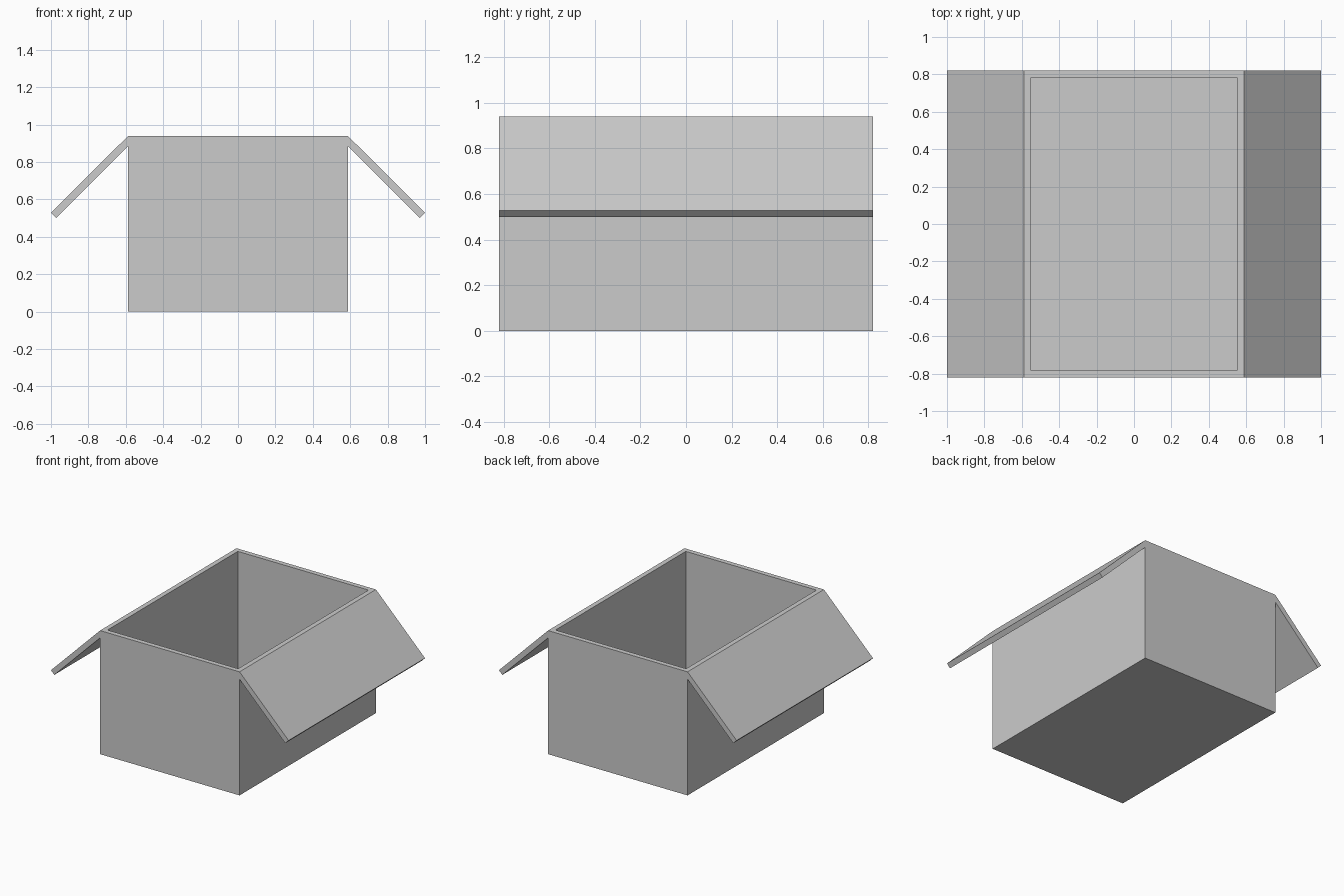
import bpy, bmesh

if "Cube" in bpy.data.objects:
    bpy.data.objects.remove(bpy.data.objects["Cube"])

W, D, H = 0.587, 0.82, 0.94      # outer half width, half depth, height
RIM = 0.037                      # wall thickness


def make_object(name, bm):
    bmesh.ops.recalc_face_normals(bm, faces=bm.faces)
    mesh = bpy.data.meshes.new(name)
    bm.to_mesh(mesh)
    bm.free()
    obj = bpy.data.objects.new(name, mesh)
    bpy.context.collection.objects.link(obj)
    return obj


# Open box: inset the top face, then push it down to the floor
bm = bmesh.new()
bmesh.ops.create_cube(bm, size=1)
for v in bm.verts:
    v.co = (v.co.x * 2 * W, v.co.y * 2 * D, (v.co.z + 0.5) * H)
top = max(bm.faces, key=lambda f: f.calc_center_median().z)
bmesh.ops.inset_region(bm, faces=[top], thickness=RIM, use_even_offset=True)
for v in top.verts:
    v.co.z = H
walls = bmesh.ops.extrude_discrete_faces(bm, faces=[top])
for v in walls["faces"][0].verts:
    v.co.z = RIM
make_object("box_body", bm)


# Folded-out side flaps: a slanted profile extruded along the depth
def flap(name, side):
    profile = [(W, H), (1.0, 0.528), (0.972, 0.50), (W - 0.028, H - 0.028)]
    bm = bmesh.new()
    face = bm.faces.new([bm.verts.new((side * x, -D, z)) for x, z in profile])
    ext = bmesh.ops.extrude_face_region(bm, geom=[face])
    verts = [g for g in ext["geom"] if isinstance(g, bmesh.types.BMVert)]
    bmesh.ops.translate(bm, verts=verts, vec=(0, 2 * D, 0))
    make_object(name, bm)


flap("right_flap", 1)
flap("left_flap", -1)
